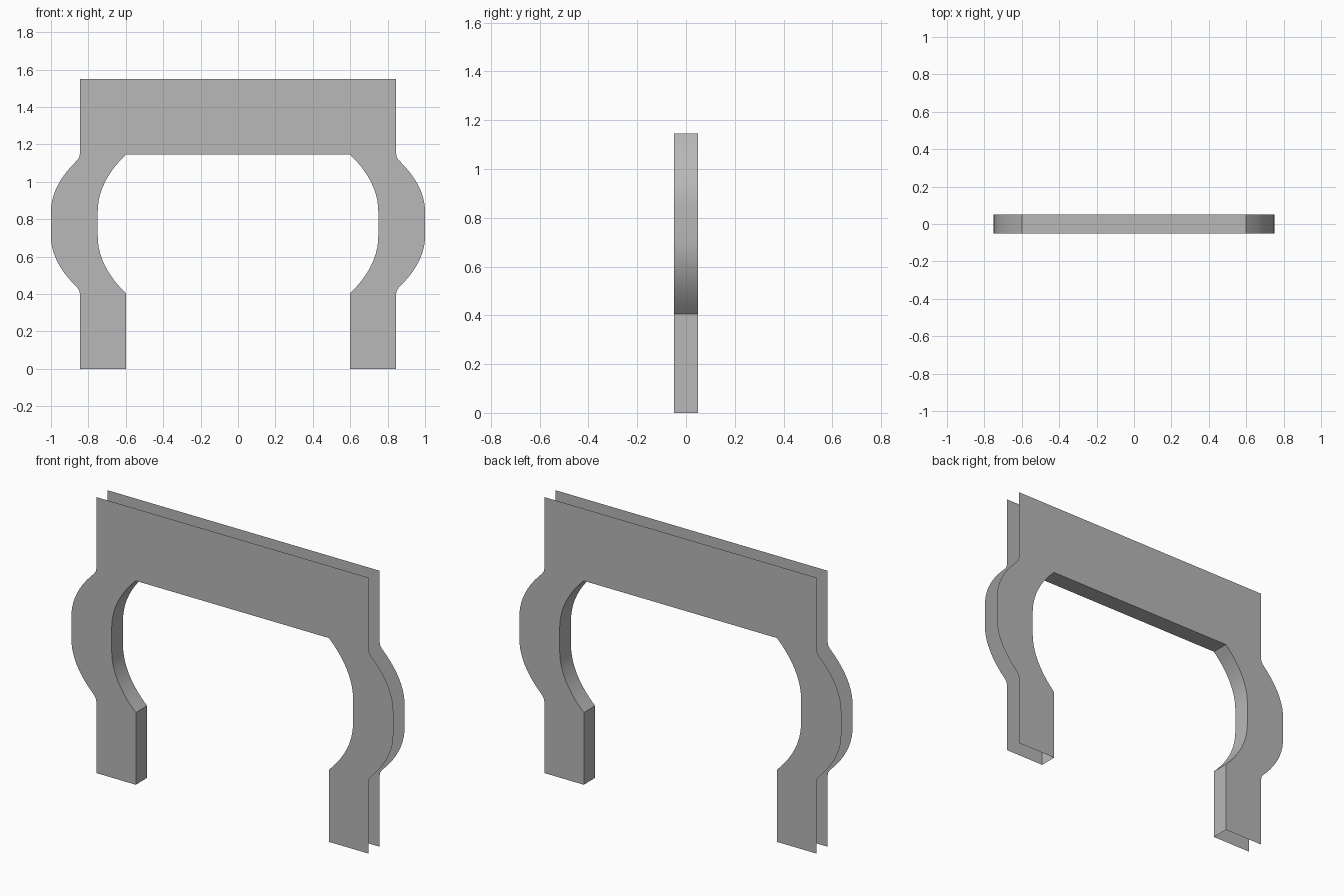
import bpy
import bmesh

cube = bpy.data.objects.get("Cube")
if cube:
    bpy.data.objects.remove(cube, do_unlink=True)

HEIGHT = 1.55
HALF_DEPTH = 0.05
STEPS = 10

grey = bpy.data.materials.new("plain grey")
grey.use_nodes = True
grey.diffuse_color = (0.48, 0.48, 0.48, 1)
bsdf = next(n for n in grey.node_tree.nodes if n.type == 'BSDF_PRINCIPLED')
bsdf.inputs["Base Color"].default_value = grey.diffuse_color


def curve(a, b, c):
    """Quadratic curve from a to c, pulled towards b."""
    pts = []
    for i in range(STEPS + 1):
        t = i / STEPS
        pts.append(tuple((1 - t) ** 2 * p + 2 * t * (1 - t) * q + t * t * r
                         for p, q, r in zip(a, b, c)))
    return pts


def flip_up(pts):
    """Continue a profile with its reflection about mid height."""
    return pts + [(x, HEIGHT - z) for x, z in reversed(pts)]


def mirror(pts):
    return [(-x, z) for x, z in reversed(pts)]


def make_object(name, faces):
    bm = bmesh.new()
    for face in faces:
        bm.faces.new([bm.verts.new(p) for p in face])
    bmesh.ops.remove_doubles(bm, verts=bm.verts, dist=0.0001)
    mesh = bpy.data.meshes.new(name)
    bm.to_mesh(mesh)
    bm.free()
    mesh.materials.append(grey)
    obj = bpy.data.objects.new(name, mesh)
    bpy.context.collection.objects.link(obj)
    return obj


# Half profiles: bulging inner edge of the opening and outer edge of the frame
inner = flip_up(curve((0.6, 0.405), (0.75, 0.55), (0.75, 0.71)))
outer = flip_up([(0.845, 0.4), (0.849, 0.418)]
                + curve((0.86, 0.435), (1, 0.57), (1, 0.71)))
inner = [(0.6, 0)] + inner
outer = [(0.845, 0)] + outer + [(0.845, HEIGHT)]

# Whole outline, counter-clockwise from the front
opening = inner + mirror(inner)
outline = outer + mirror(outer) + opening[::-1]

# Thin front and back faces of the frame
make_object("front_panel", [[(x, -HALF_DEPTH, z) for x, z in outline]])
make_object("back_panel", [[(x, HALF_DEPTH, z) for x, z in reversed(outline)]])

# Lining of the opening joining the two panels
lining = make_object("opening_lining", [
    [(a[0], -HALF_DEPTH, a[1]), (a[0], HALF_DEPTH, a[1]),
     (b[0], HALF_DEPTH, b[1]), (b[0], -HALF_DEPTH, b[1])]
    for a, b in zip(opening, opening[1:])])
bpy.ops.object.select_all(action='DESELECT')
lining.select_set(True)
bpy.context.view_layer.objects.active = lining
bpy.ops.object.shade_smooth_by_angle()
